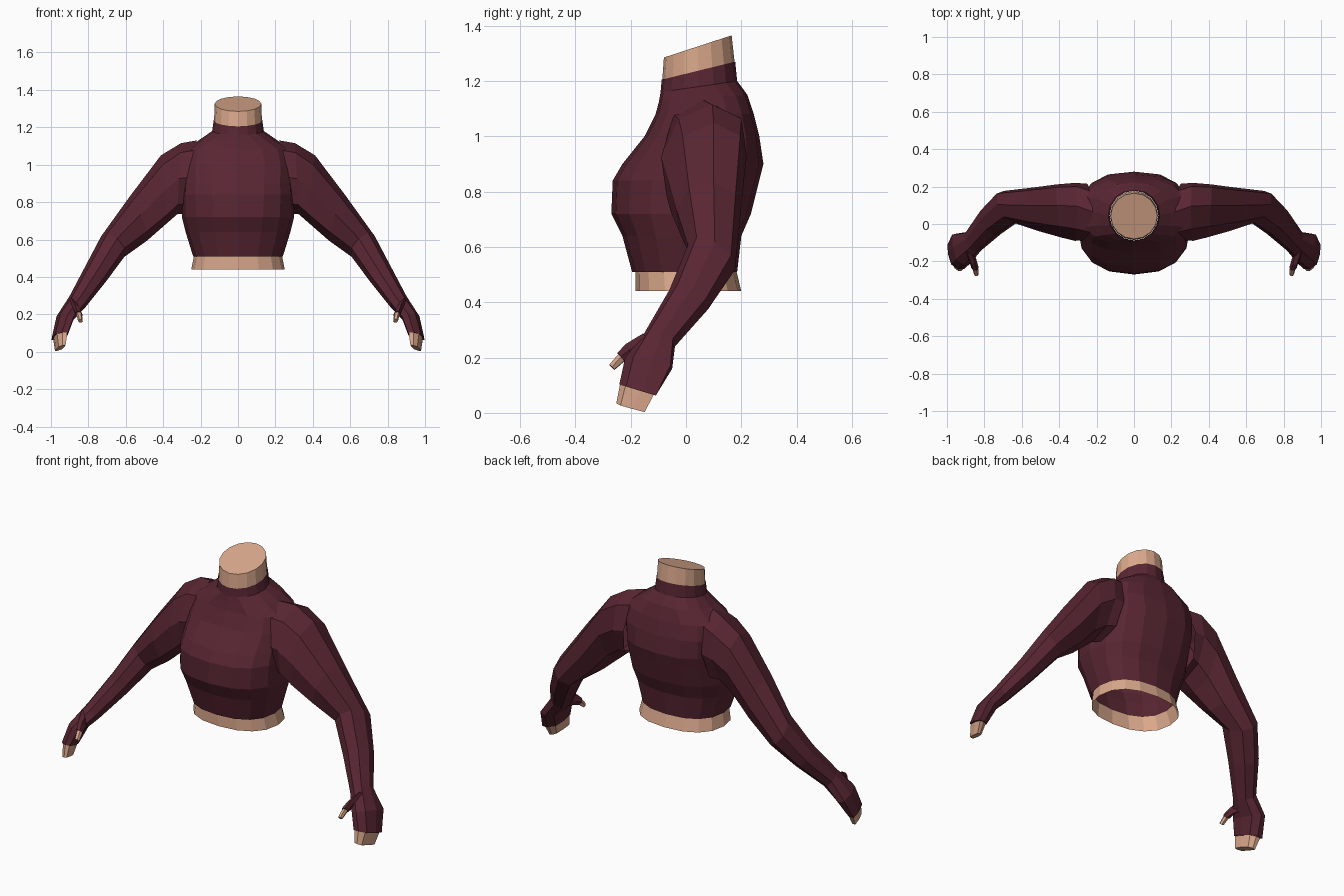
import bpy, bmesh, math
from mathutils import Vector

if "Cube" in bpy.data.objects:
    bpy.data.objects.remove(bpy.data.objects["Cube"])


def material(name, rgb):
    m = bpy.data.materials.new(name)
    m.diffuse_color = (*rgb, 1)
    m.use_nodes = True
    m.node_tree.nodes["Principled BSDF"].inputs["Base Color"].default_value = m.diffuse_color
    return m


KNIT = material("burgundy knit", (0.098, 0.019, 0.032))
SKIN = material("skin", (0.70, 0.39, 0.26))


def loft(name, rings, mat, cap_start=False, cap_end=False, mirror=False):
    """Skin a row of equal-length point rings with flat faces."""
    bm = bmesh.new()
    rows = [[bm.verts.new(p) for p in ring] for ring in rings]
    n = len(rows[0])
    for a, b in zip(rows, rows[1:]):
        for i in range(n):
            j = (i + 1) % n
            bm.faces.new((a[i], a[j], b[j], b[i]))
    if cap_start:
        bm.faces.new(rows[0])
    if cap_end:
        bm.faces.new(rows[-1])
    bmesh.ops.recalc_face_normals(bm, faces=bm.faces)
    mesh = bpy.data.meshes.new(name)
    bm.to_mesh(mesh)
    bm.free()
    mesh.materials.append(mat)
    ob = bpy.data.objects.new(name, mesh)
    bpy.context.collection.objects.link(ob)
    if mirror:
        ob.modifiers.new("Mirror", 'MIRROR').use_clip = False
    return ob


def power(v, e):
    return math.copysign(abs(v) ** e, v)


def body_ring(w, yf, yb, zf, zb=None, square=0.85, n=16):
    """Level or tilted ring around the body: half width, front and back limits."""
    zb = zf if zb is None else zb
    pts = []
    for i in range(n):
        a = 2 * math.pi * i / n
        x, t = w * power(math.cos(a), square), power(math.sin(a), square)
        f = (t + 1) / 2
        pts.append((x, yf + (yb - yf) * f, zf + (zb - zf) * f))
    return pts


def limb_ring(c, u, v, square=0.9, n=8):
    """Ring around a limb: centre, outward half axis, forward half axis."""
    c, u, v = Vector(c), Vector(u), Vector(v)
    return [c + u * power(math.cos(2 * math.pi * i / n), square)
            + v * power(math.sin(2 * math.pi * i / n), square) for i in range(n)]


# Sweater body with bust, upper back, shoulder slope and high collar
loft("sweater_body", [
    body_ring(0.24, -0.195, 0.185, 0.51),
    body_ring(0.28, -0.23, 0.20, 0.64),
    body_ring(0.30, -0.27, 0.235, 0.72),
    body_ring(0.30, -0.265, 0.265, 0.84, square=0.8),
    body_ring(0.295, -0.23, 0.28, 0.90, square=0.78),
    body_ring(0.295, -0.15, 0.265, 1.00, square=0.75),
    body_ring(0.28, -0.11, 0.245, 1.08, square=0.8),
    body_ring(0.20, -0.098, 0.222, 1.125, 1.15),
    body_ring(0.138, -0.092, 0.185, 1.16, 1.20, 1.0),
    body_ring(0.13, -0.088, 0.178, 1.205, 1.27, 1.0),
], KNIT)

# Bare neck with a sloping closed top
loft("neck", [
    body_ring(0.128, -0.086, 0.176, 1.20, 1.265, 1.0),
    body_ring(0.125, -0.08, 0.165, 1.285, 1.365, 1.0),
], SKIN, cap_end=True)

# Bare waist, open underneath
loft("waist", [
    body_ring(0.25, -0.182, 0.20, 0.44),
    body_ring(0.232, -0.182, 0.178, 0.53),
], SKIN)

# Sleeves running into fingerless hand coverings
loft("sleeve", [
    limb_ring((0.25, 0.065, 0.935), (-0.03, 0, 0.195), (0, -0.15, 0)),
    limb_ring((0.315, 0.065, 0.925), (-0.01, 0.03, 0.19), (0, -0.155, 0)),
    limb_ring((0.40, 0.07, 0.865), (0.012, 0.03, 0.185), (-0.01, -0.142, 0)),
    limb_ring((0.53, 0.08, 0.715), (0.045, 0.02, 0.12), (-0.01, -0.115, 0.02)),
    limb_ring((0.67, 0.092, 0.562), (0.062, 0.012, 0.055), (-0.025, -0.085, 0.045)),
    limb_ring((0.765, 0.01, 0.41), (0.055, 0.015, 0.04), (-0.02, -0.07, 0.035)),
    limb_ring((0.86, -0.095, 0.265), (0.042, 0.01, 0.03), (-0.015, -0.055, 0.025)),
    limb_ring((0.925, -0.135, 0.18), (0.045, 0.015, 0.01), (-0.015, -0.085, 0.02), 0.7),
    limb_ring((0.953, -0.175, 0.083), (0.042, 0.015, -0.005), (-0.012, -0.066, 0.02), 0.6),
], KNIT, cap_end=True, mirror=True)

# Fingers as one block
loft("fingers", [
    limb_ring((0.95, -0.175, 0.092), (0.034, 0.012, -0.004), (-0.012, -0.062, 0.019), 0.5),
    limb_ring((0.95, -0.20, 0.02), (0.022, 0.008, -0.006), (-0.012, -0.052, 0.014), 0.5),
], SKIN, cap_end=True, mirror=True)

# Covered thumb base and bare thumb tip
loft("thumb_sleeve", [
    limb_ring((0.885, -0.13, 0.245), (0.025, 0, 0.02), (-0.01, -0.03, 0.035), n=6),
    limb_ring((0.86, -0.20, 0.222), (0.02, 0, 0.01), (0, -0.02, 0.025), n=6),
    limb_ring((0.85, -0.235, 0.20), (0.02, 0, 0.004), (0, -0.014, 0.018), n=6),
], KNIT, cap_start=True, cap_end=True, mirror=True)
loft("thumb_tip", [
    limb_ring((0.85, -0.228, 0.205), (0.016, 0, 0.003), (0, -0.012, 0.015), n=6),
    limb_ring((0.843, -0.268, 0.165), (0.013, 0, 0.002), (0, -0.01, 0.01), n=6),
], SKIN, cap_end=True, mirror=True)
